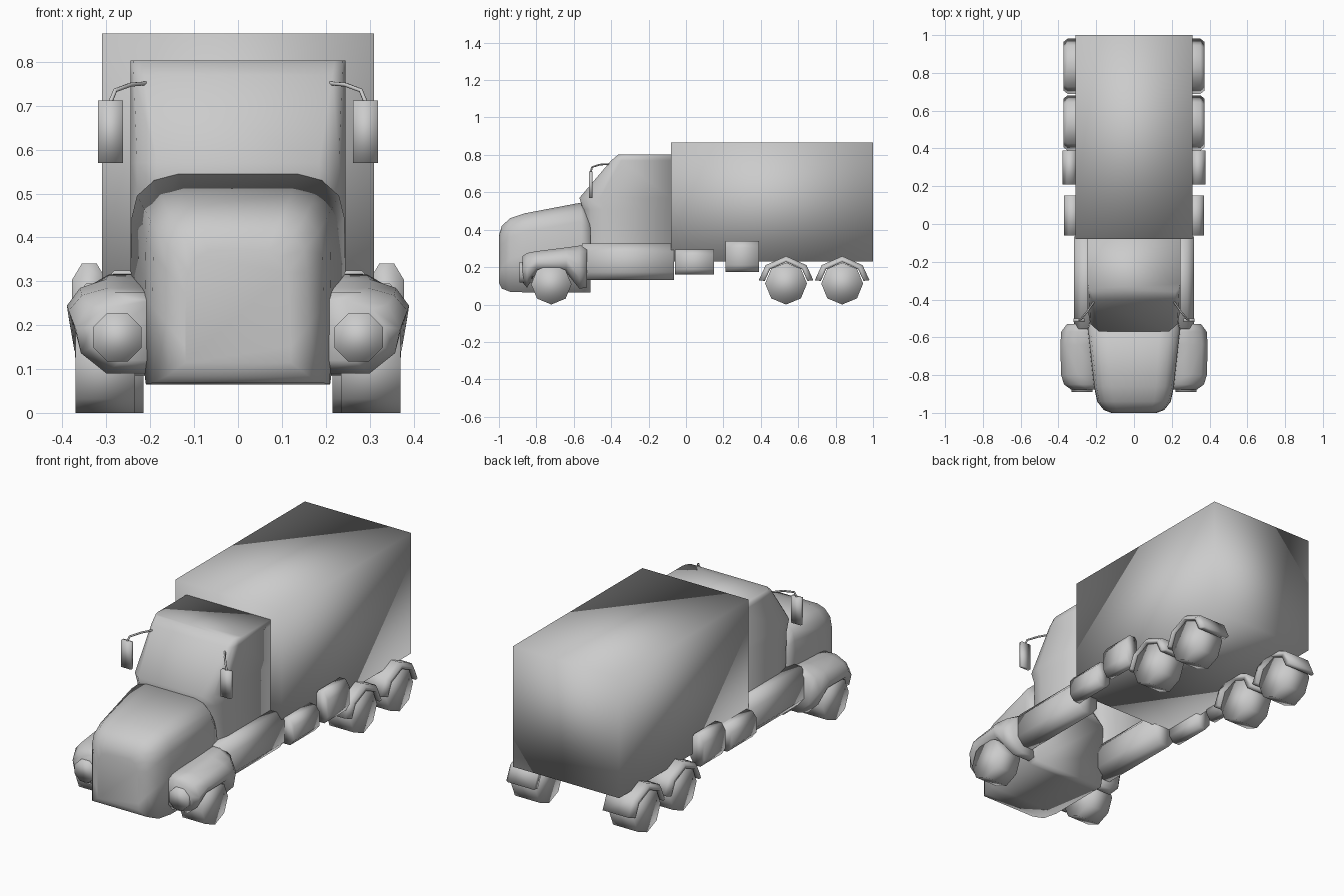
import bpy, bmesh
from math import sin, cos, pi, radians

cube = bpy.data.objects.get("Cube")
if cube:
    bpy.data.objects.remove(cube, do_unlink=True)

grey = bpy.data.materials.new("plain grey")
grey.use_nodes = True
grey.diffuse_color = (0.6, 0.6, 0.6, 1)
grey.node_tree.nodes["Principled BSDF"].inputs["Base Color"].default_value = (0.6, 0.6, 0.6, 1)


def loft(name, rings, start_cap=True, end_cap=True, mirror=False):
    """Skin closed rings of points into one smooth object."""
    bm = bmesh.new()
    loops = [[bm.verts.new(p) for p in ring] for ring in rings]
    n = len(loops[0])
    for a, b in zip(loops, loops[1:]):
        for i in range(n):
            j = (i + 1) % n
            bm.faces.new((a[i], a[j], b[j], b[i]))
    if start_cap:
        bm.faces.new(loops[0][::-1])
    if end_cap:
        bm.faces.new(loops[-1])
    bmesh.ops.recalc_face_normals(bm, faces=bm.faces)
    mesh = bpy.data.meshes.new(name)
    bm.to_mesh(mesh)
    bm.free()
    mesh.shade_smooth()
    mesh.materials.append(grey)
    obj = bpy.data.objects.new(name, mesh)
    bpy.context.collection.objects.link(obj)
    if mirror:
        obj.modifiers.new("both sides", 'MIRROR')
    return obj


def box(name, x0, x1, y0, y1, z0, z1, mirror=False):
    rings = [[(x0, y, z0), (x1, y, z0), (x1, y, z1), (x0, y, z1)] for y in (y0, y1)]
    return loft(name, rings, mirror=mirror)


def both_halves(half):
    """Close a ring by reflecting its +x half."""
    return half + [(-x, y, z) for x, y, z in reversed(half)]


# Cargo body
box("cargo_box", -0.31, 0.31, -0.08, 1.0, 0.23, 0.865)


# Cab, stacked upward with rounded front corners and a raked windscreen
def cab_ring(z, front, r):
    return both_halves([(0.245, -0.08, z), (0.245, front + 0.11 * r, z),
                        (0.245 - 0.015 * r, front + 0.04 * r, z),
                        (0.245 - 0.06 * r, front, z)])


loft("cab", [cab_ring(*s) for s in (
    (0.28, -0.54, 1), (0.51, -0.55, 1), (0.57, -0.57, 1),
    (0.77, -0.40, 0.5), (0.803, -0.36, 0.4))], start_cap=False)


# Hood, narrowing toward a rounded nose
def hood_ring(y, w, top, bottom):
    low = min(w, 0.21)
    return both_halves([(low, y, bottom), (w, y, top - 0.22), (w * 0.99, y, top - 0.10),
                        (w * 0.94, y, top - 0.05), (w * 0.78, y, top - 0.015),
                        (w * 0.55, y, top)])


loft("hood", [hood_ring(*s) for s in (
    (-0.51, 0.235, 0.47, 0.065), (-0.56, 0.245, 0.545, 0.065),
    (-0.86, 0.212, 0.488, 0.065), (-0.94, 0.195, 0.462, 0.068),
    (-0.985, 0.16, 0.42, 0.085), (-1.0, 0.12, 0.37, 0.115))])


# Front fenders, with the lower edge lifted over the wheel
def fender_ring(y, out, top, bottom):
    h = top - bottom
    return [(0.19, y, top), (out - 0.09, y, top), (out - 0.03, y, top - 0.15 * h),
            (out, y, top - 0.45 * h), (out - 0.012, y, bottom + 0.25 * h),
            (out - 0.07, y, bottom), (0.19, y, bottom)]


loft("front_fenders", [fender_ring(*s) for s in (
    (-0.875, 0.335, 0.258, 0.12), (-0.85, 0.37, 0.275, 0.09), (-0.80, 0.386, 0.285, 0.17),
    (-0.64, 0.39, 0.305, 0.17), (-0.57, 0.385, 0.315, 0.085),
    (-0.53, 0.355, 0.318, 0.09))], mirror=True)


# Headlights
def octagon(r, turn=0.0):
    return [(r * cos(turn + i * pi / 4), r * sin(turn + i * pi / 4)) for i in range(8)]


loft("headlights", [[(0.275 + a, y, 0.172 + b) for a, b in octagon(r, pi / 8)]
                    for y, r in ((-0.82, 0.06), (-0.89, 0.06))], mirror=True)


# Wheels
def wheel(name, y, r, x0, x1):
    loft(name, [[(x, y + a, r + b) for a, b in octagon(r)] for x in (x0, x1)], mirror=True)


wheel("front_wheels", -0.72, 0.108, 0.235, 0.37)


# Rear wheels with arched mudguards
def guard_ring(x, y, grow):
    angles = [radians(d) for d in (7, 42, 90, 138, 173)]
    arc = [(0.147 + grow, a) for a in angles] + [(0.115, a) for a in reversed(angles)]
    return [(x, y + r * cos(a), 0.112 + r * sin(a)) for r, a in arc]


for label, y in (("middle", 0.535), ("rear", 0.835)):
    wheel(label + "_wheels", y, 0.112, 0.215, 0.358)
    loft(label + "_mudguards", [guard_ring(x, y, g) for x, g in (
        (0.20, 0), (0.352, 0), (0.372, -0.016))], mirror=True)


# Side tanks with chamfered cross-sections
def tank(name, x0, x1, y0, y1, z0, z1):
    cx, cz = (x1 - x0) * 0.28, (z1 - z0) * 0.22
    section = [(x0 + cx, z0), (x1 - cx, z0), (x1, z0 + cz), (x1, z1 - cz),
               (x1 - cx, z1), (x0 + cx, z1), (x0, z1 - cz), (x0, z0 + cz)]
    loft(name, [[(x, y, z) for x, z in section] for y in (y0, y1)], mirror=True)


tank("fuel_tanks", 0.19, 0.318, -0.555, -0.065, 0.13, 0.325)
tank("storage_tanks", 0.285, 0.37, -0.06, 0.15, 0.16, 0.295)
tank("air_tanks", 0.30, 0.378, 0.21, 0.39, 0.175, 0.34)

# Wing mirrors on bent arms
box("wing_mirrors", 0.262, 0.319, -0.518, -0.50, 0.57, 0.712, mirror=True)
curve = bpy.data.curves.new("mirror_arms", 'CURVE')
curve.dimensions = '3D'
curve.bevel_depth = 0.005
curve.bevel_resolution = 1
curve.use_fill_caps = True
path = [(0.20, -0.395, 0.752), (0.245, -0.46, 0.748), (0.28, -0.502, 0.735), (0.292, -0.51, 0.705)]
for side in (1, -1):
    spline = curve.splines.new('POLY')
    spline.points.add(len(path) - 1)
    for point, (x, y, z) in zip(spline.points, path):
        point.co = (side * x, y, z, 1)
curve.materials.append(grey)
bpy.context.collection.objects.link(bpy.data.objects.new("mirror_arms", curve))
